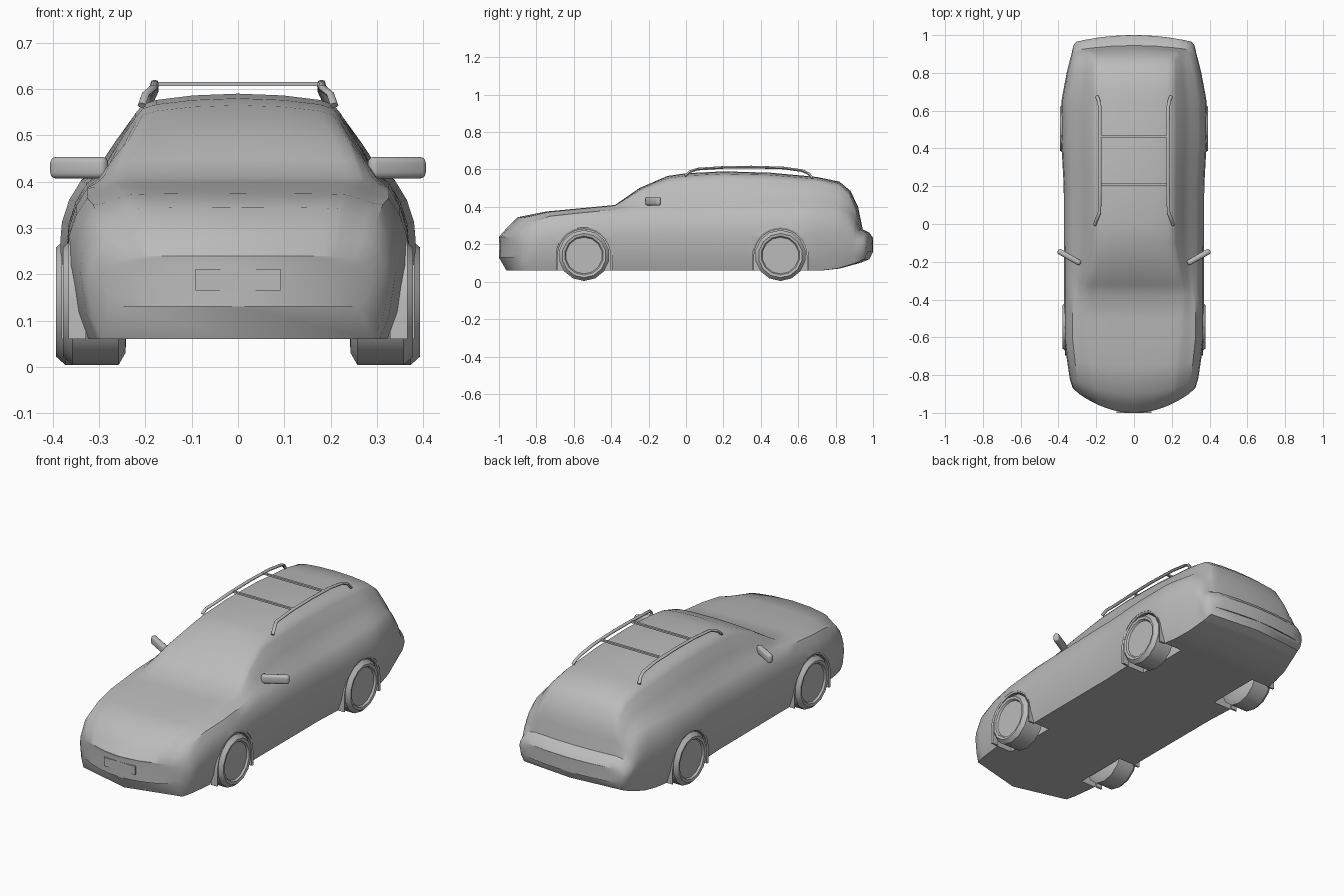
import bpy, bmesh, math
from mathutils import Vector

cube = bpy.data.objects.get("Cube")
if cube:
    bpy.data.objects.remove(cube, do_unlink=True)

grey = bpy.data.materials.new("plain_grey")
grey.use_nodes = True
grey.diffuse_color = (0.5, 0.5, 0.5, 1)
grey.node_tree.nodes["Principled BSDF"].inputs["Base Color"].default_value = (0.5, 0.5, 0.5, 1)


def add_object(name, bm, angle=40):
    bmesh.ops.remove_doubles(bm, verts=bm.verts, dist=0.0005)
    bmesh.ops.recalc_face_normals(bm, faces=bm.faces)
    mesh = bpy.data.meshes.new(name)
    bm.to_mesh(mesh)
    bm.free()
    mesh.materials.append(grey)
    obj = bpy.data.objects.new(name, mesh)
    bpy.context.collection.objects.link(obj)
    smooth(obj, angle)
    return obj


def smooth(obj, angle):
    bpy.ops.object.select_all(action='DESELECT')
    obj.select_set(True)
    bpy.context.view_layer.objects.active = obj
    bpy.ops.object.shade_smooth_by_angle(angle=math.radians(angle))


def loft(bm, rings, closed=True):
    rows = [[bm.verts.new(p) for p in ring] for ring in rings]
    count = len(rows[0])
    for a, b in zip(rows, rows[1:]):
        for i in range(count if closed else count - 1):
            j = (i + 1) % count
            bm.faces.new((a[i], a[j], b[j], b[i]))
    return rows


def curve_at(points, y):
    for (y0, v0), (y1, v1) in zip(points, points[1:]):
        if y <= y1:
            return v0 + (v1 - v0) * (y - y0) / (y1 - y0)
    return points[-1][1]


# Body outlines, each as (y, value)
TOP = [(-1, .24), (-.96, .285), (-.9, .345), (-.75, .375), (-.38, .41), (-.25, .5), (-.1, .565), (0, .58),
       (.2, .59), (.45, .583), (.7, .56), (.82, .535), (.88, .485), (.92, .4), (.945, .28), (.98, .262), (1, .235)]
BOTTOM = [(-1, .13), (-.96, .06), (.73, .06), (.82, .07), (.93, .1), (.98, .12), (1, .16)]
BELT = [(-1, .232), (-.96, .265), (-.9, .315), (-.75, .35), (-.38, .385), (0, .395), (.7, .405),
        (.82, .4), (.88, .375), (.92, .33), (.945, .268), (.98, .252), (1, .228)]
WIDTH = [(-1, .29), (-.96, .325), (-.9, .34), (-.75, .355), (-.6, .37), (.2, .372), (.45, .386), (.65, .384),
         (.82, .355), (.93, .33), (.98, .32), (1, .305)]
ROOF = [(-1, .2), (-.38, .26), (-.1, .195), (.7, .195), (.88, .2), (.92, .23), (1, .25)]
BOW = [(-1, .1), (-.9, .08), (-.75, .03), (-.6, 0), (.7, 0), (.88, -.02), (1, -.035)]


def body_ring(y, squeeze=1.0):
    top, low, belt, w, roof, bow = (curve_at(c, y) for c in (TOP, BOTTOM, BELT, WIDTH, ROOF, BOW))
    side, glass = belt - low, top - belt
    bw = .88 * w
    half = [(0, low), (.9 * w, low), (.96 * w, low + .2 * side), (w, low + .55 * side),
            (.985 * w, low + .74 * side), (.945 * w, low + .88 * side)]
    for k, h in ((0, 0), (.26, .16), (.5, .45), (.8, .78), (.92, .88)):
        half.append((bw + (roof - bw) * k, belt + glass * h))
    half += [(roof * .9, top - .07 * glass), (roof * .5, top - .02 * glass), (0, top)]
    ring = half + [(-x, z) for x, z in half[-2:0:-1]]
    return [(x * squeeze, y + bow * (x * squeeze / w) ** 2, z) for x, z in ring]


stations = sorted({y for y, _ in TOP + BOTTOM + WIDTH} | {-.5, -.32, .1, .33, .58})
caps = (0, .25, .5, .75)
rings = [body_ring(-1, s) for s in caps]
rings += [body_ring(y) for y in stations]
rings += [body_ring(1, s) for s in reversed(caps)]
bm = bmesh.new()
loft(bm, rings)
bmesh.ops.dissolve_degenerate(bm, dist=0.0001, edges=bm.edges)
body = add_object("body", bm)

WHEELS = (("front", -.545, .378), ("rear", .505, .393))
AXLE = .14


def arch_line(x, y, r, foot):
    arc = [(x, y + r * math.cos(t), AXLE + r * math.sin(t)) for t in (math.pi * i / 14 for i in range(15))]
    return [(x, y + r, foot)] + arc + [(x, y - r, foot)]


# Wheel wells cut out of the body
for end, y, outer in WHEELS:
    for side in (1, -1):
        bm = bmesh.new()
        rows = loft(bm, [arch_line(side * x, y, .15, -.05) for x in (.235, .5)])
        for row in rows:
            bm.faces.new(row)
        cutter = add_object("wheel_well_cutter", bm)
        cut = body.modifiers.new("wheel_well", 'BOOLEAN')
        cut.operation = 'DIFFERENCE'
        cut.solver = 'EXACT'
        cut.object = cutter
        bpy.context.view_layer.objects.active = body
        bpy.ops.object.modifier_apply(modifier=cut.name)
        bpy.data.objects.remove(cutter, do_unlink=True)
smooth(body, 40)

# Wheels and arch lips
TYRE = [(0, .122), (.098, .122), (.104, .132), (.118, .135), (.136, .115), (.136, .015), (.11, 0), (0, -.005)]
for end, y, outer in WHEELS:
    for side, label in ((1, "left"), (-1, "right")):
        bm = bmesh.new()
        turns = [math.tau * (i + .5) / 14 for i in range(14)]
        loft(bm, [[(side * (outer - .135 + x), y + r * math.cos(t), AXLE + r * math.sin(t)) for t in turns]
                  for r, x in TYRE])
        add_object(f"{end}_{label}_wheel", bm, 35)
        bm = bmesh.new()
        lip = [(.151, outer - .05), (.151, outer - .012), (.141, outer - .016), (.141, outer - .05)]
        rows = loft(bm, [arch_line(side * x, y, r, .06) for r, x in lip + lip[:1]], closed=False)
        for k in (0, -1):
            bm.faces.new([row[k] for row in rows[:4]])
        add_object(f"{end}_{label}_arch_lip", bm)


def add_block(name, centre, size, turn=0, bevel=0, segments=3):
    bm = bmesh.new()
    bmesh.ops.create_cube(bm, size=1)
    bmesh.ops.scale(bm, vec=size, verts=bm.verts)
    if bevel:
        bmesh.ops.bevel(bm, geom=bm.edges[:], offset=bevel, segments=segments, affect='EDGES', profile=.5)
    obj = add_object(name, bm, 50)
    obj.location = centre
    obj.rotation_euler.z = turn
    return obj


# Door mirrors
for side, label in ((1, "left"), (-1, "right")):
    add_block(f"{label}_mirror", (side * .343, -.175, .43), (.138, .03, .047), side * .52, .013)

# Roof rails
RAIL = [(.208, -.005, .565), (.2, .02, .588), (.183, .06, .602), (.18, .2, .611), (.18, .35, .613),
        (.18, .52, .608), (.181, .62, .594), (.188, .655, .578), (.196, .675, .555)]
for side, label in ((1, "left"), (-1, "right")):
    path = [Vector((side * x, y, z)) for x, y, z in RAIL]
    rings = []
    for i, p in enumerate(path):
        along = (path[min(i + 1, len(path) - 1)] - path[max(i - 1, 0)]).normalized()
        across = along.cross(Vector((0, 0, 1))).normalized()
        up = across.cross(along)
        rings.append([p + across * .009 * math.cos(t) + up * .007 * math.sin(t)
                      for t in (math.tau * k / 8 for k in range(8))])
    bm = bmesh.new()
    rows = loft(bm, rings)
    bm.faces.new(rows[0])
    bm.faces.new(rows[-1])
    add_object(f"{label}_roof_rail", bm, 50)

# Roof crossbars and front plate
for label, y in (("front", .21), ("rear", .465)):
    add_block(f"{label}_crossbar", (0, y, .611), (.36, .012, .009))
add_block("front_plate", (0, -.996, .188), (.184, .008, .046))
